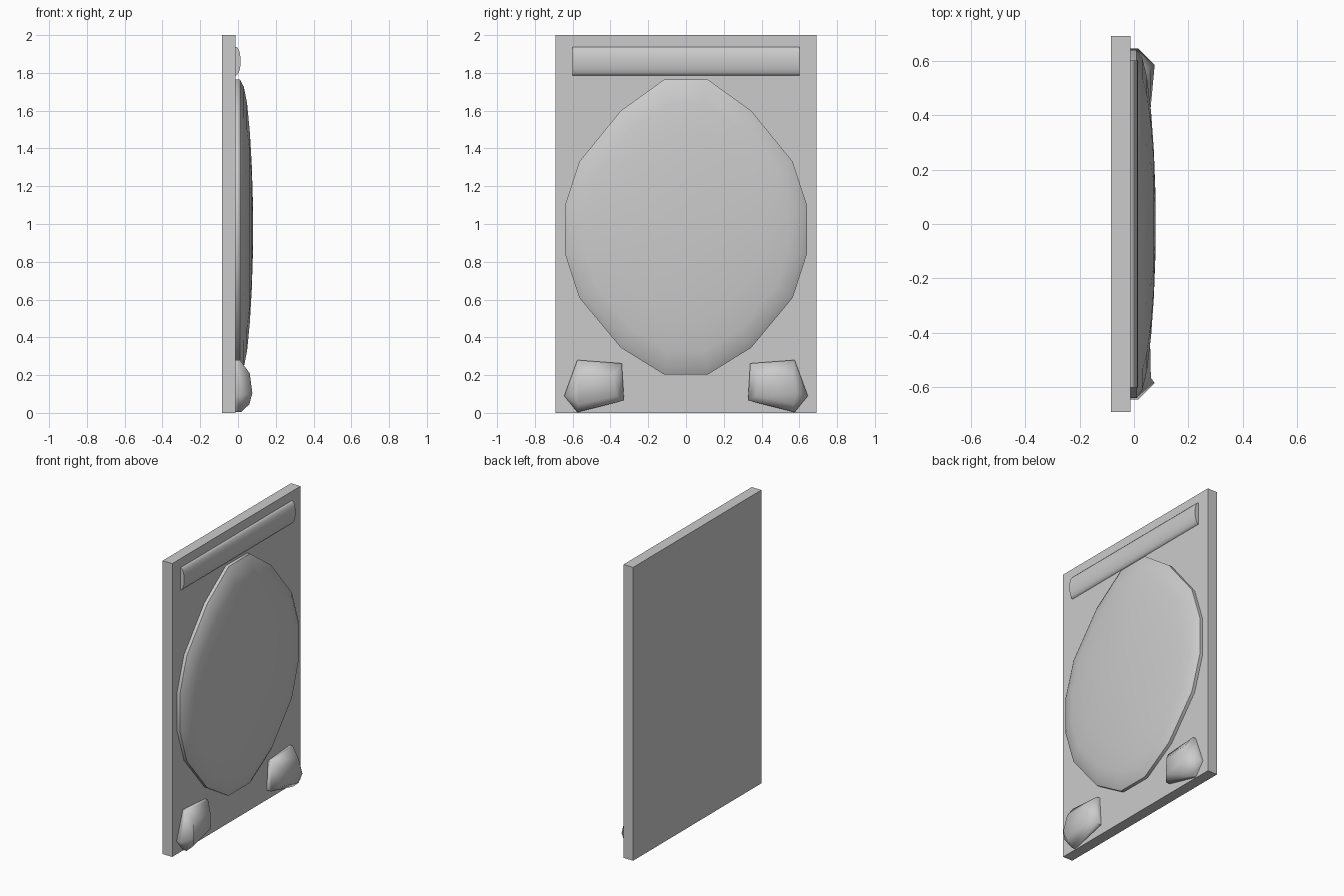
import bpy, bmesh, math

if "Cube" in bpy.data.objects:
    bpy.data.objects.remove(bpy.data.objects["Cube"])


def finish(name, rings, angle=40):
    """Skin a stack of matching rings, cap both ends, shade smooth by angle."""
    bm = bmesh.new()
    loops = [[bm.verts.new(p) for p in ring] for ring in rings]
    n = len(loops[0])
    for a, b in zip(loops, loops[1:]):
        for i in range(n):
            j = (i + 1) % n
            bm.faces.new((a[i], a[j], b[j], b[i]))
    bm.faces.new(loops[0])
    bm.faces.new(loops[-1])
    bmesh.ops.recalc_face_normals(bm, faces=bm.faces)
    mesh = bpy.data.meshes.new(name)
    bm.to_mesh(mesh)
    bm.free()
    obj = bpy.data.objects.new(name, mesh)
    bpy.context.collection.objects.link(obj)
    bpy.ops.object.select_all(action='DESELECT')
    obj.select_set(True)
    bpy.context.view_layer.objects.active = obj
    bpy.ops.object.shade_smooth_by_angle(angle=math.radians(angle))
    return obj


FACE = -0.012  # front surface of the backing board

# Backing board
bpy.ops.mesh.primitive_cube_add(size=1, location=(-0.0485, 0, 1))
board = bpy.context.object
board.name = "backing_board"
board.scale = (0.073, 1.382, 2)

# Domed oval panel: half outline mirrored, then shrinking rings
half = [(0.115, 1.765), (0.345, 1.6), (0.565, 1.33), (0.64, 1.1),
        (0.64, 0.84), (0.565, 0.61), (0.345, 0.345), (0.115, 0.203)]
outline = half + [(-y, z) for y, z in reversed(half)]
zc = 0.98
dome = [(FACE, 1), (0.01, 1), (0.031, 0.95), (0.048, 0.84),
        (0.063, 0.64), (0.073, 0.42), (0.079, 0.17)]
finish("oval_panel", [[(x, y * s, zc + (z - zc) * s) for y, z in outline]
                      for x, s in dome], 50)

# Rounded top bar
arc = [(FACE + 0.026 * math.sin(math.pi * i / 12),
        1.862 - 0.076 * math.cos(math.pi * i / 12)) for i in range(13)]
finish("top_bar", [[(x, y, z) for x, z in arc] for y in (-0.6, 0.6)])

# Faceted corner pads: base outline, rim, and raised front face
base = [(0.34, 0.262), (0.575, 0.28), (0.645, 0.09), (0.575, 0.004), (0.328, 0.066)]
rim_x = [0.012, 0.01, 0.015, 0.015, 0.02]
front = [(0.058, 0.38, 0.2), (0.062, 0.565, 0.21), (0.076, 0.585, 0.105),
         (0.06, 0.568, 0.045), (0.056, 0.37, 0.09)]
for side, label in ((-1, "left"), (1, "right")):
    rings = [[(FACE, y, z) for y, z in base],
             [(x, y, z) for x, (y, z) in zip(rim_x, base)],
             front]
    finish("corner_pad_" + label,
           [[(x, y * side, z) for x, y, z in ring] for ring in rings], 60)
